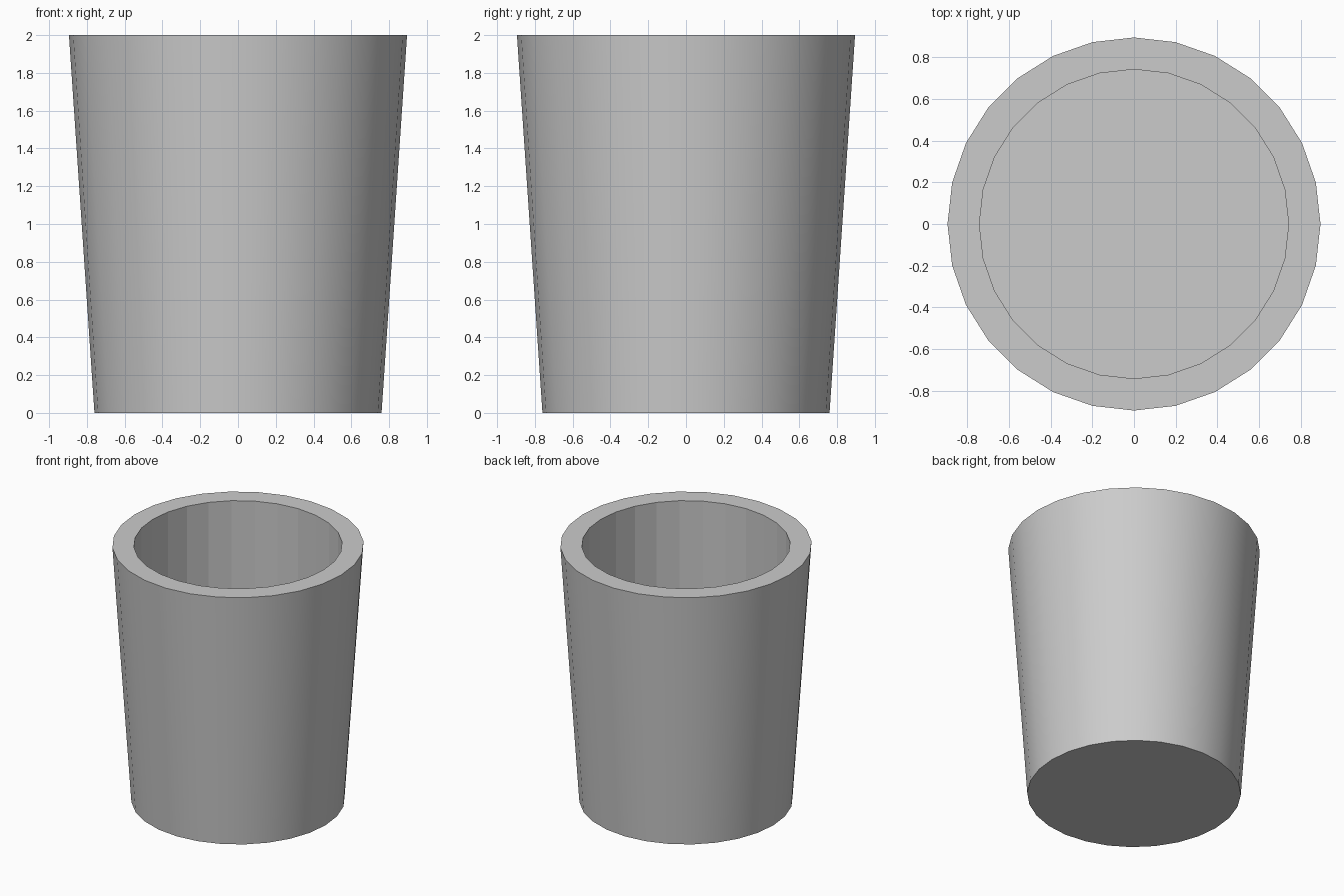
import bpy, bmesh, math

if "Cube" in bpy.data.objects:
    bpy.data.objects.remove(bpy.data.objects["Cube"])

SIDES = 28
# (radius, height) profile: outer base, outer rim, inner rim, inner floor edge
PROFILE = [(0.76, 0.0), (0.895, 2.0), (0.742, 2.0), (0.742, 0.12)]

bm = bmesh.new()

# rings of the cup
rings = []
for r, z in PROFILE:
    rings.append([bm.verts.new((r * math.cos(2 * math.pi * i / SIDES),
                                r * math.sin(2 * math.pi * i / SIDES), z))
                  for i in range(SIDES)])

# outer wall (smooth), flat rim, faceted inner wall
for k in range(len(rings) - 1):
    a, b = rings[k], rings[k + 1]
    for i in range(SIDES):
        j = (i + 1) % SIDES
        face = bm.faces.new((a[i], a[j], b[j], b[i]))
        face.smooth = (k == 0)

# underside and inner floor
bm.faces.new(rings[0][::-1])
bm.faces.new(rings[-1])

# crisp edges at base and rim
for e in bm.edges:
    if len({f.smooth for f in e.link_faces}) > 1:
        e.smooth = False

mesh = bpy.data.meshes.new("cup")
bm.to_mesh(mesh)
bm.free()
cup = bpy.data.objects.new("cup", mesh)
bpy.context.collection.objects.link(cup)
